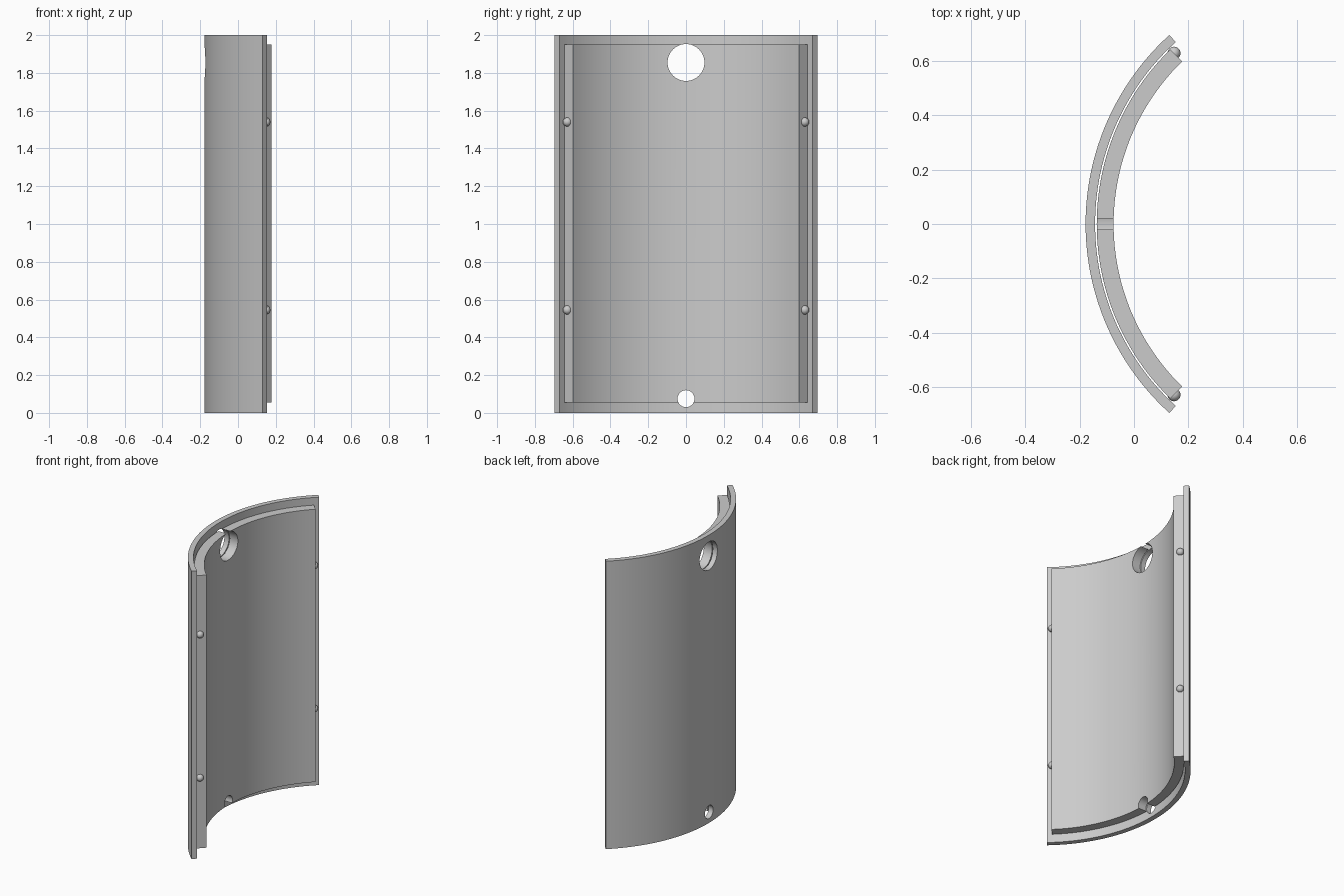
import bpy
import bmesh
from math import sin, cos, radians, pi
from mathutils import Matrix, Vector

if "Cube" in bpy.data.objects:
    bpy.data.objects.remove(bpy.data.objects["Cube"], do_unlink=True)

AXIS_X = 0.76  # the curved walls share this vertical axis

grey = bpy.data.materials.new("plain grey")
grey.use_nodes = True
grey.diffuse_color = (0.6, 0.6, 0.6, 1)
grey.node_tree.nodes["Principled BSDF"].inputs["Base Color"].default_value = (0.6, 0.6, 0.6, 1)


def finish(name, bm):
    bmesh.ops.recalc_face_normals(bm, faces=bm.faces)
    mesh = bpy.data.meshes.new(name)
    bm.to_mesh(mesh)
    bm.free()
    obj = bpy.data.objects.new(name, mesh)
    bpy.context.collection.objects.link(obj)
    mesh.materials.append(grey)
    return obj


def smooth(obj):
    bpy.ops.object.select_all(action='DESELECT')
    obj.select_set(True)
    bpy.context.view_layer.objects.active = obj
    bpy.ops.object.shade_smooth_by_angle(angle=radians(30))


def curved_wall(name, r_out, r_in, half_angle, z0, z1, steps=48):
    """Arc-shaped profile extruded upwards."""
    bm = bmesh.new()
    angles = [radians(half_angle) * (2 * i / steps - 1) for i in range(steps + 1)]

    def arc(r, seq):
        return [bm.verts.new((AXIS_X - r * cos(a), r * sin(a), z0)) for a in seq]

    face = bm.faces.new(arc(r_out, angles) + arc(r_in, reversed(angles)))
    top = bmesh.ops.extrude_face_region(bm, geom=[face])["geom"]
    bmesh.ops.translate(bm, vec=(0, 0, z1 - z0),
                        verts=[g for g in top if isinstance(g, bmesh.types.BMVert)])
    return finish(name, bm)


def hole_cutter(name, z, radius):
    bm = bmesh.new()
    bmesh.ops.create_cone(bm, cap_ends=True, segments=48, radius1=radius, radius2=radius,
                          depth=0.6, matrix=Matrix.Translation((-0.1, 0, z))
                          @ Matrix.Rotation(pi / 2, 4, 'Y'))
    cutter = finish(name, bm)
    cutter.hide_render = True
    return cutter


# Walls: full-height outer cover and shorter inner liner
walls = [
    curved_wall("outer_cover", 0.938, 0.903, 47.8, 0, 2),
    curved_wall("inner_liner", 0.897, 0.835, 45.7, 0.055, 1.95),
]

# Round openings near the top and bottom, through both walls
cutters = [hole_cutter("upper_hole_cutter", 1.855, 0.0975),
           hole_cutter("lower_hole_cutter", 0.075, 0.045)]
for wall in walls:
    for cutter in cutters:
        mod = wall.modifiers.new(cutter.name, 'BOOLEAN')
        mod.operation = 'DIFFERENCE'
        mod.solver = 'EXACT'
        mod.object = cutter
        bpy.context.view_layer.objects.active = wall
        bpy.ops.object.modifier_apply(modifier=mod.name)
    smooth(wall)
for cutter in cutters:
    bpy.data.objects.remove(cutter, do_unlink=True)

# Locating studs on the upright edges of the liner
for side, label in ((1, "back"), (-1, "front")):
    for z, level in ((0.545, "lower"), (1.54, "upper")):
        bm = bmesh.new()
        bmesh.ops.create_uvsphere(bm, u_segments=24, v_segments=16, radius=0.024,
                                  matrix=Matrix.Translation(Vector((0.147, side * 0.628, z))))
        smooth(finish(f"{label}_{level}_stud", bm))
